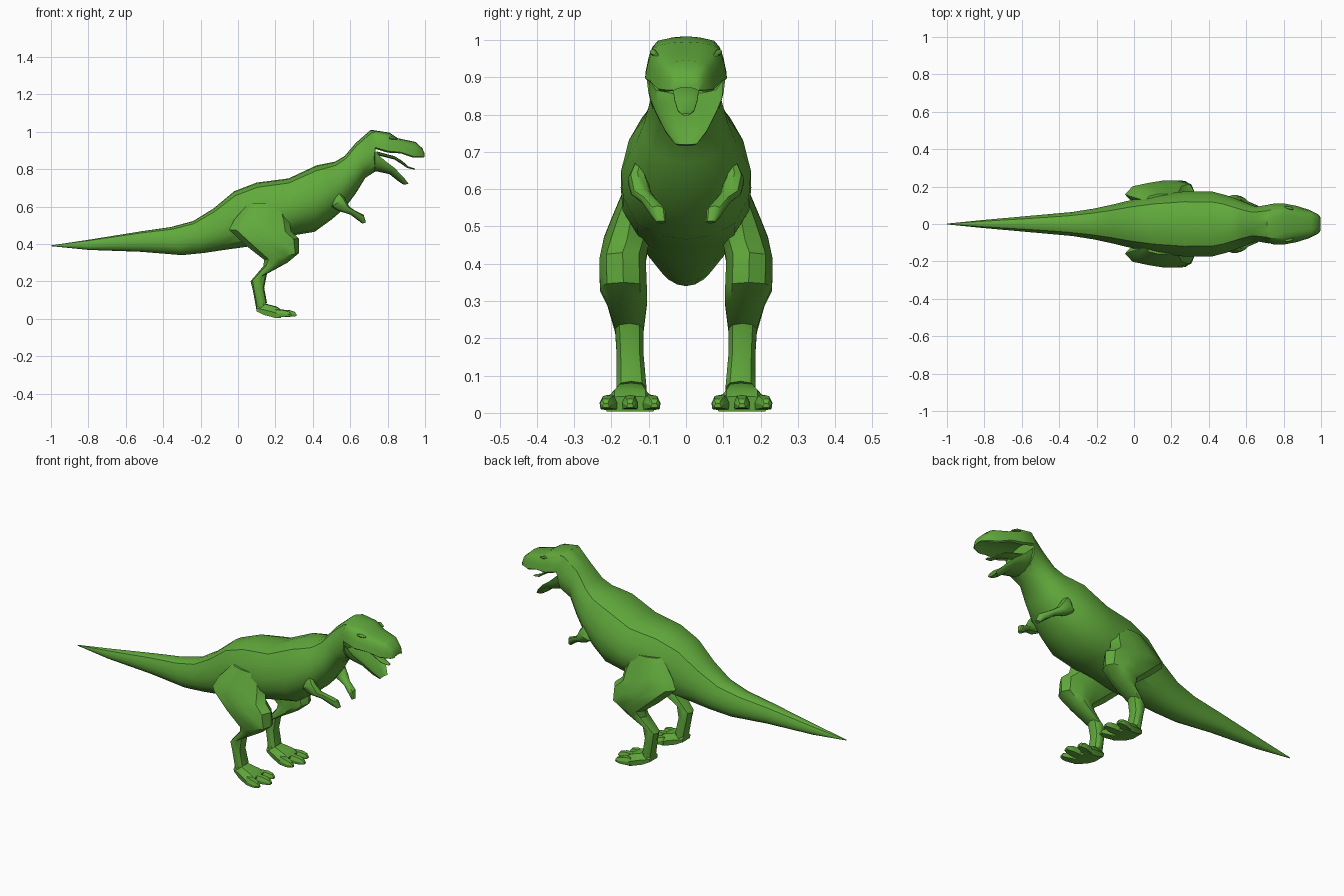
import bpy, bmesh, math
from mathutils import Vector

green = bpy.data.materials.new("green_skin")
green.diffuse_color = (0.12, 0.40, 0.045, 1)

# Half cross-sections: (share of half width, share of the way from edge A to edge B)
BODY = [(0, 0), (.36, .015), (.68, .08), (.88, .25), (1, .48), (.97, .68), (.75, .88), (.38, .97), (0, 1)]
HEAD = [(0, 0), (.4, .03), (.7, .10), (.84, .28), (.93, .55), (1, .92), (.9, 1), (.62, .72), (0, .58)]
JAW = [(0, .35), (.4, .32), (.8, .25), (1, 0), (.96, .25), (.86, .5), (.7, .75), (.4, .93), (0, 1)]
LIMB = [(0, 0), (.7, .12), (1, .38), (1, .65), (.7, .9), (0, 1)]
BLOCK = [(0, 0), (.6, .05), (1, .55), (.9, 1), (0, 1)]


def loft(name, rings, section=BODY, mirror=False, angle=35):
    """Skin rings (xA, zA, xB, zB, y centre, half width[, section])."""
    bm = bmesh.new()
    loops = []
    for r in rings:
        xa, za, xb, zb, yc, hw = r[:6]
        sec = r[6] if len(r) > 6 else section
        full = sec + [(-w, f) for w, f in sec[-2:0:-1]]
        loops.append([bm.verts.new((xa + (xb - xa) * f, yc + hw * w, za + (zb - za) * f))
                      for w, f in full])
    n = len(loops[0])
    for a, b in zip(loops, loops[1:]):
        for i in range(n):
            j = (i + 1) % n
            bm.faces.new((a[i], a[j], b[j], b[i]))
    bm.faces.new(loops[0])
    bm.faces.new(loops[-1])
    bmesh.ops.recalc_face_normals(bm, faces=bm.faces)
    me = bpy.data.meshes.new(name)
    bm.to_mesh(me)
    bm.free()
    ob = bpy.data.objects.new(name, me)
    bpy.context.collection.objects.link(ob)
    me.materials.append(green)
    if mirror:
        m = ob.modifiers.new("mirror", 'MIRROR')
        m.use_axis = (False, True, False)
        m.use_mirror_merge = False
    bpy.ops.object.select_all(action='DESELECT')
    ob.select_set(True)
    bpy.context.view_layer.objects.active = ob
    bpy.ops.object.shade_smooth_by_angle(angle=math.radians(angle))
    return ob


# Tail, torso, neck and upper head in one skin
loft("body_and_head", [
    (-1.0, .392, -1.0, .388, 0, .002),
    (-.80, .422, -.80, .368, 0, .022),
    (-.52, .467, -.52, .358, 0, .047),
    (-.36, .490, -.30, .340, 0, .064),
    (-.24, .522, -.18, .352, 0, .083),
    (-.13, .590, -.08, .367, 0, .106),
    (-.02, .682, .05, .385, 0, .135),
    (.10, .728, .17, .415, 0, .158),
    (.27, .750, .29, .445, 0, .175),
    (.42, .820, .41, .465, 0, .174),
    (.48, .832, .50, .530, 0, .155),
    (.52, .840, .57, .590, 0, .136),
    (.57, .870, .63, .670, 0, .113),
    (.63, .940, .68, .752, 0, .092),
    (.71, 1.01, .735, .788, 0, .104),
    (.725, 1.008, .735, .908, 0, .108, HEAD),
    (.81, .995, .80, .888, 0, .110, HEAD),
    (.855, .965, .87, .884, 0, .097, HEAD),
    (.95, .945, .935, .862, 0, .076, HEAD),
    (.985, .912, .985, .862, 0, .052, HEAD),
    (.998, .885, .998, .864, 0, .036, HEAD)])

# Open lower jaw and tongue
loft("lower_jaw", [
    (.715, .91, .72, .786, 0, .100),
    (.785, .845, .75, .786, 0, .097),
    (.835, .808, .81, .773, 0, .082),
    (.885, .757, .86, .733, 0, .056),
    (.912, .722, .887, .716, 0, .030)], JAW)
loft("tongue", [
    (.74, .895, .74, .875, 0, .034),
    (.84, .868, .835, .852, 0, .034),
    (.88, .842, .87, .830, 0, .030),
    (.91, .815, .905, .806, 0, .022),
    (.945, .803, .945, .797, 0, .010)], LIMB)

# Brow slits over the eyes
loft("eye", [
    (.805, .970, .805, .962, .089, .006),
    (.825, .975, .825, .958, .088, .009),
    (.850, .963, .850, .957, .080, .006)], LIMB, True)

# Legs
loft("leg", [
    (.06, .62, .24, .61, .125, .035),
    (-.02, .53, .275, .52, .148, .050),
    (-.048, .475, .285, .465, .158, .062),
    (.05, .385, .325, .43, .170, .062),
    (.14, .315, .325, .35, .168, .063),
    (.135, .28, .265, .30, .158, .053),
    (.067, .20, .155, .24, .152, .038),
    (.08, .15, .14, .165, .150, .036),
    (.10, .04, .155, .085, .146, .040)], LIMB, True)

# Feet and spread toes
loft("foot", [
    (.10, .075, .10, .04, .146, .036),
    (.15, .08, .14, .02, .148, .050),
    (.21, .064, .20, .004, .150, .070),
    (.235, .045, .23, .004, .150, .070)], BLOCK, True, 25)
for label, y, dy, tip in (("inner", .103, -.018, .285), ("middle", .15, 0, .312), ("outer", .197, .018, .285)):
    loft(label + "_toe", [
        (.20, .05, .20, .008, y, .022),
        (tip - .04, .047, tip - .04, .010, y + dy * .7, .022),
        (tip - .01, .038, tip - .015, .012, y + dy, .016),
        (tip, .025, tip, .014, y + dy, .009)], BLOCK, True, 25)

# Small forearms reaching inward
loft("arm", [
    (.505, .625, .545, .675, .122, .020),
    (.500, .600, .570, .645, .130, .026),
    (.535, .577, .597, .598, .120, .027),
    (.600, .557, .620, .582, .100, .020),
    (.650, .520, .672, .555, .076, .021),
    (.665, .508, .684, .515, .066, .012)], LIMB, True)
